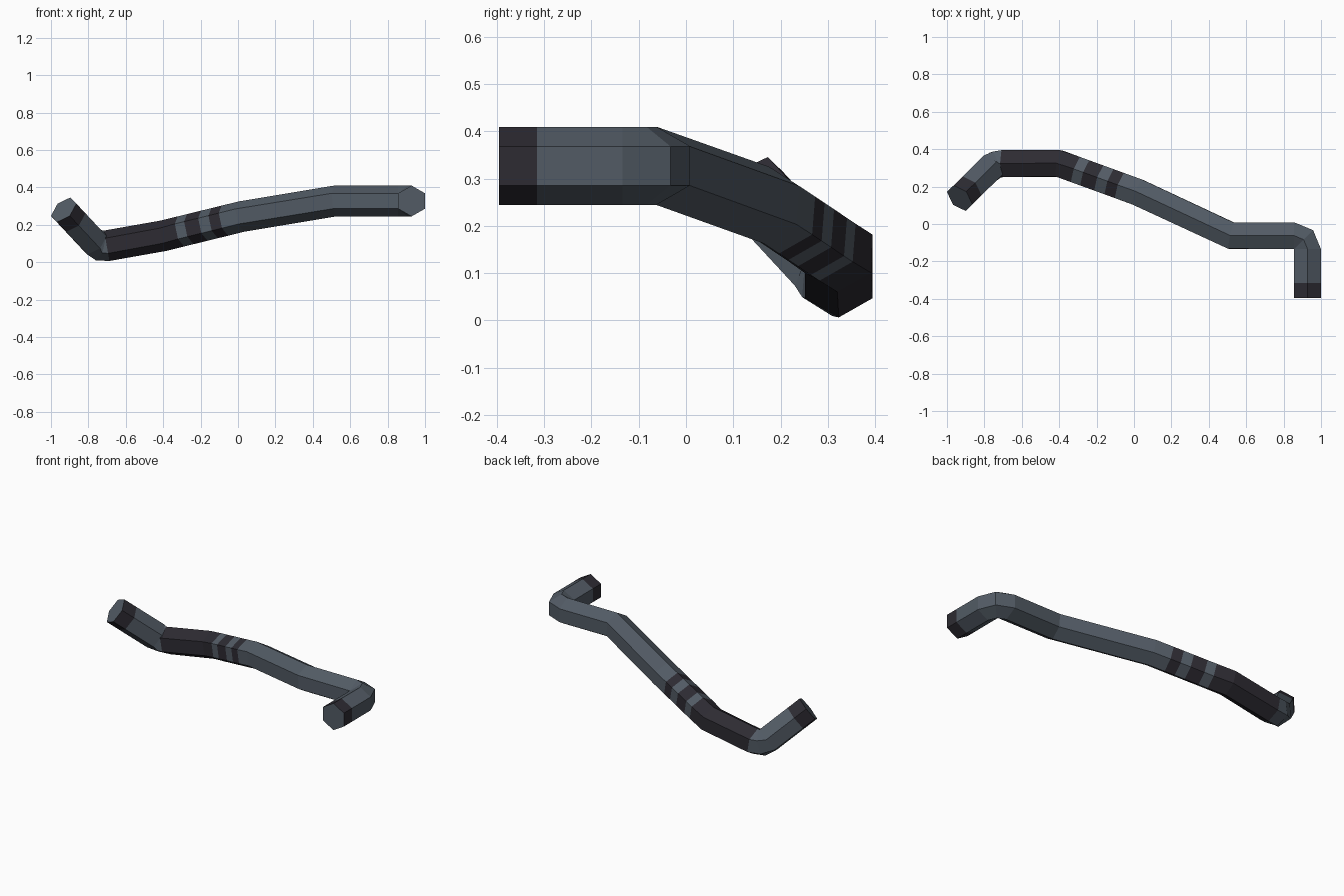
import bpy, bmesh, math
from mathutils import Vector, Quaternion

if "Cube" in bpy.data.objects:
    bpy.data.objects.remove(bpy.data.objects["Cube"])

R = 0.0825            # hexagon corner radius
BEND = 0.0715         # bend radius of the two tight elbows
V = Vector


def material(name, rgb):
    m = bpy.data.materials.new(name)
    m.diffuse_color = (*rgb, 1)
    m.use_nodes = True
    m.node_tree.nodes["Principled BSDF"].inputs["Base Color"].default_value = m.diffuse_color
    return m


steel = material("blue grey", (0.085, 0.105, 0.13))
black = material("charcoal", (0.026, 0.024, 0.032))
GREY, DARK = 0, 1

# Centre line of the bar from the right end to the left end
path = [V(p) for p in [
    (0.928, -0.395, 0.327), (0.928, -0.0625, 0.327), (0.52, -0.0625, 0.327),
    (0.02, 0.170, 0.244), (-0.40, 0.323, 0.141), (-0.745, 0.323, 0.08),
    (-0.932, 0.138, 0.28)]]
elbows = {1, 5}

stations = []         # (centre, direction, colour of the section that follows)


def elbow(i, colour):
    d1 = (path[i] - path[i - 1]).normalized()
    d2 = (path[i + 1] - path[i]).normalized()
    axis = d1.cross(d2).normalized()
    ang = d1.angle(d2)
    start = path[i] - d1 * BEND * math.tan(ang / 2)
    centre = start + axis.cross(d1) * BEND
    for k in range(3):
        q = Quaternion(axis, ang * k / 2)
        stations.append((centre + q @ (start - centre), q @ d1, colour))


def along(a, b, t, colour):
    stations.append((a.lerp(b, t), (b - a).normalized(), colour))


def kink(i, colour):
    d = (path[i] - path[i - 1]).normalized() + (path[i + 1] - path[i]).normalized()
    stations.append((path[i], d.normalized(), colour))


# Right end with dark tip, elbow, long grey run
along(path[0], path[1], 0, DARK)
along(path[0], path[1], 0.24, GREY)
elbow(1, GREY)
kink(2, GREY)
kink(3, GREY)
# Stripes fading into the dark section
for x, c in [(-0.07, DARK), (-0.125, GREY), (-0.18, DARK), (-0.255, GREY), (-0.305, DARK)]:
    along(path[3], path[4], (0.02 - x) / 0.42, c)
kink(4, DARK)
# Left elbow and dark tip
elbow(5, GREY)
along(path[5], path[6], 0.74, DARK)
along(path[5], path[6], 1, GREY)

# Skin the stations with an upright hexagon
bm = bmesh.new()
rings = []
for c, d, _ in stations:
    up = (V((0, 0, 1)) - d * d.z).normalized()
    side = d.cross(up)
    rings.append([bm.verts.new(c + R * (up * math.cos(k * math.pi / 3)
                                        + side * math.sin(k * math.pi / 3)))
                  for k in range(6)])
for a, b, s in zip(rings, rings[1:], stations):
    for k in range(6):
        f = bm.faces.new((a[k], a[(k + 1) % 6], b[(k + 1) % 6], b[k]))
        f.material_index = s[2]
for r in (rings[0], rings[-1]):
    bm.faces.new(r).material_index = GREY
bmesh.ops.recalc_face_normals(bm, faces=bm.faces)

mesh = bpy.data.meshes.new("bent_bar")
bm.to_mesh(mesh)
bm.free()
mesh.materials.append(steel)
mesh.materials.append(black)
bar = bpy.data.objects.new("bent_bar", mesh)
bpy.context.collection.objects.link(bar)
